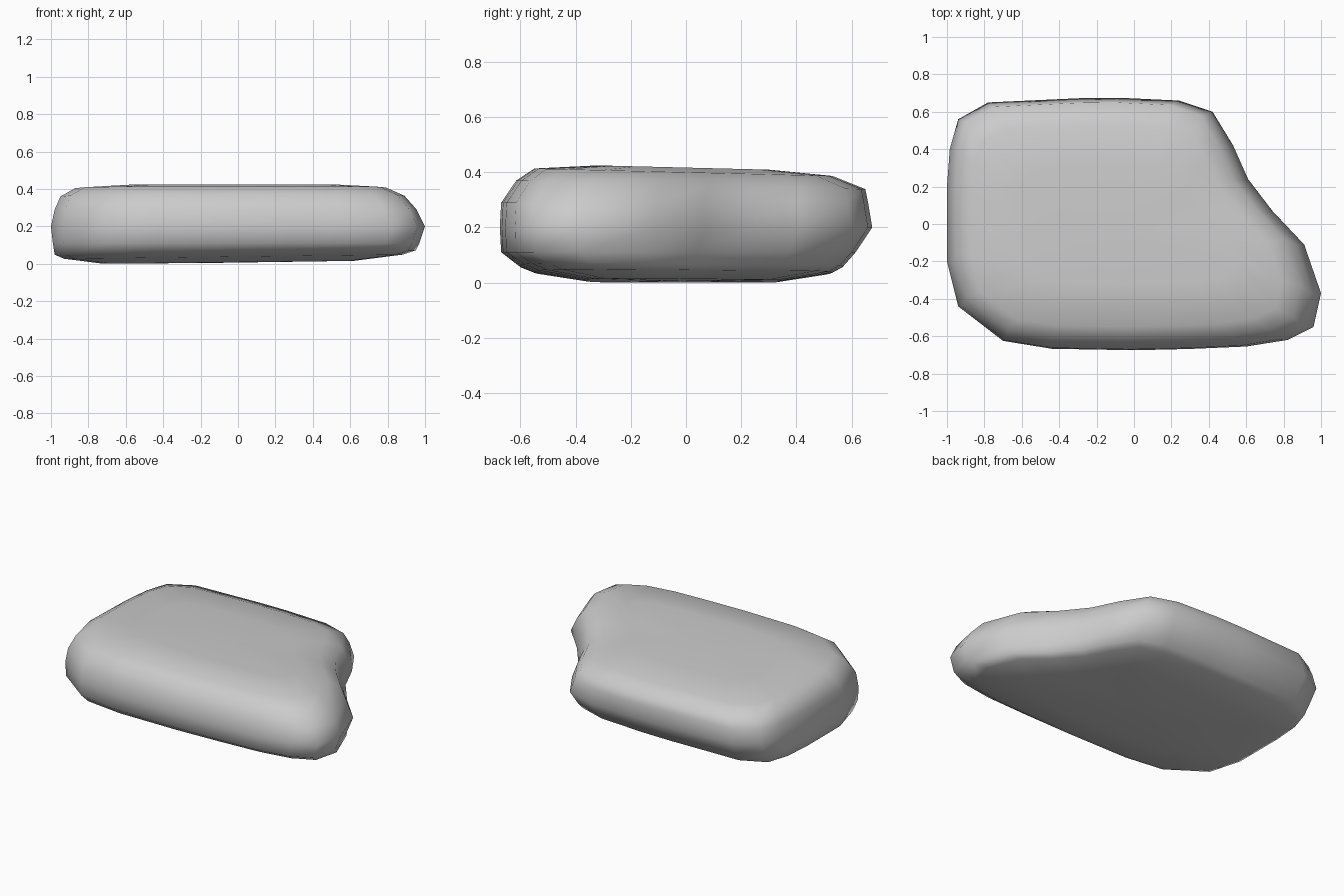
import bpy, bmesh

# Widest outline of the slab, seen from above (clipped right-back corner)
outline = [(-1, -0.2), (-0.94, -0.44), (-0.7, -0.625), (-0.44, -0.667), (0, -0.675),
           (0.3, -0.668), (0.6, -0.655), (0.82, -0.62), (0.96, -0.55), (1, -0.37),
           (0.91, -0.11), (0.74, 0.07), (0.61, 0.24), (0.53, 0.42), (0.42, 0.60),
           (0.24, 0.66), (-0.08, 0.675), (-0.28, 0.673), (-0.78, 0.65),
           (-0.94, 0.56), (-0.985, 0.4), (-1, 0.2)]

# Stacked contours: height, left, right, front and back limits
layers = [(0.008, -0.72, 0.62, -0.36, 0.34),
          (0.038, -0.93, 0.88, -0.55, 0.53),
          (0.060, -0.98, 0.95, -0.605, 0.57),
          (0.110, -0.99, 0.97, -0.67, 0.615),
          (0.200, -1.00, 1.00, -0.675, 0.675),
          (0.290, -0.98, 0.955, -0.67, 0.66),
          (0.355, -0.95, 0.89, -0.615, 0.65),
          (0.400, -0.87, 0.79, -0.55, 0.53),
          (0.417, -0.62, 0.55, -0.32, 0.30)]


def remap(v, half, lo, hi):
    return lo + (v + half) / (2 * half) * (hi - lo)


bm = bmesh.new()
rings = []
for z, left, right, front, back in layers:
    ring = []
    for x, y in outline:
        px, py = remap(x, 1, left, right), remap(y, 0.675, front, back)
        # Top dips towards the back, underside rises to the right
        tilt = -0.025 * py if z > 0.35 else (0.012 * px if z < 0.1 else 0)
        ring.append(bm.verts.new((px, py, max(0, z + tilt))))
    rings.append(ring)

# Side walls
n = len(outline)
for a, b in zip(rings, rings[1:]):
    for i in range(n):
        j = (i + 1) % n
        bm.faces.new((a[i], a[j], b[j], b[i]))

# Top and underside
for ring, z in ((rings[0], 0.005), (rings[-1], 0.415)):
    c = bm.verts.new((-0.1, -0.02, z))
    for i in range(n):
        bm.faces.new((ring[i], ring[(i + 1) % n], c))

bmesh.ops.recalc_face_normals(bm, faces=bm.faces)
for f in bm.faces:
    f.smooth = True
mesh = bpy.data.meshes.new("stone_slab")
bm.to_mesh(mesh)
bm.free()
slab = bpy.data.objects.new("stone_slab", mesh)
bpy.context.collection.objects.link(slab)
